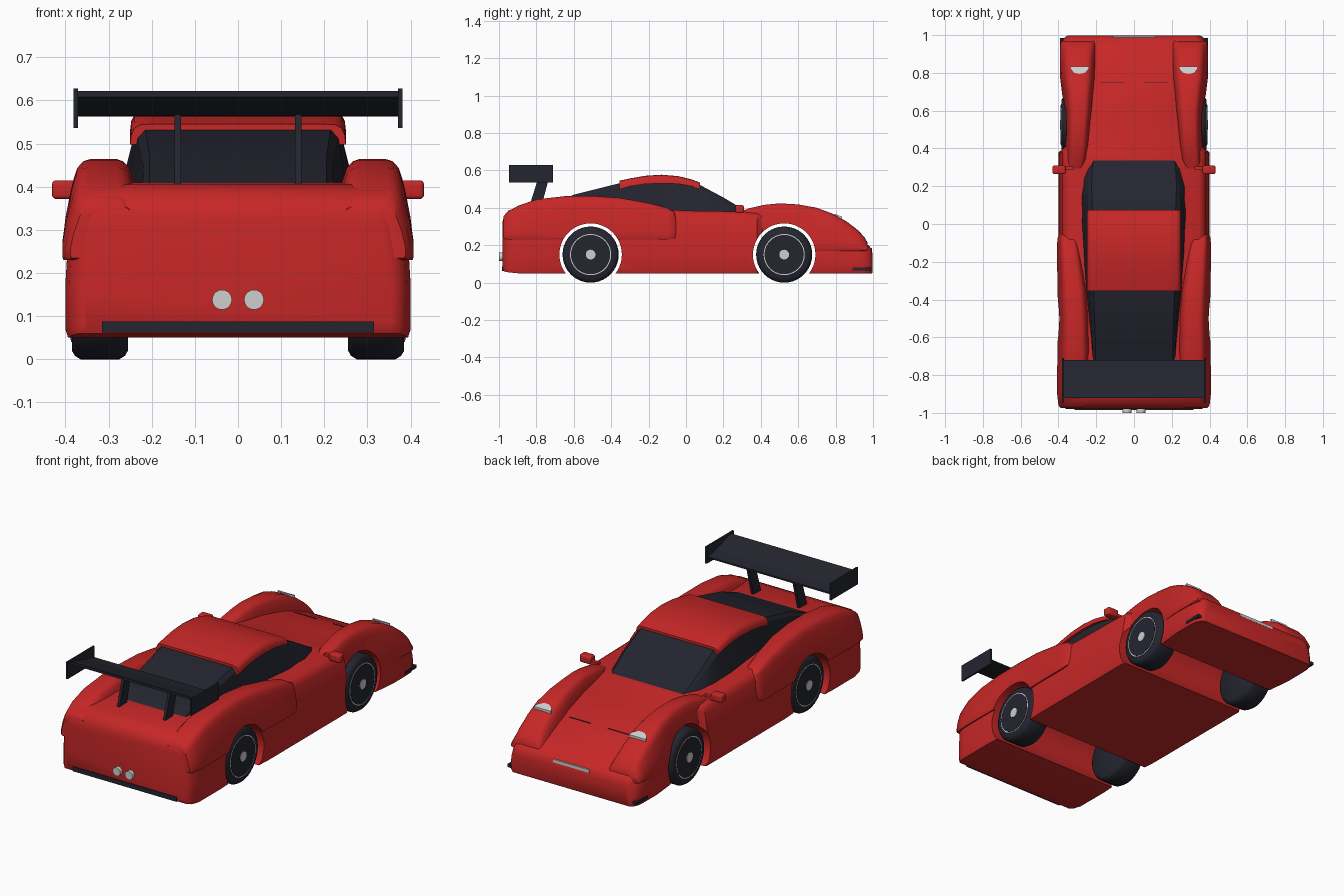
import bpy, bmesh, math
from mathutils import Matrix

if "Cube" in bpy.data.objects:
    bpy.data.objects.remove(bpy.data.objects["Cube"])


def material(name, color):
    m = bpy.data.materials.new(name)
    m.use_nodes = True
    m.diffuse_color = (*color, 1)
    m.node_tree.nodes["Principled BSDF"].inputs["Base Color"].default_value = (*color, 1)
    return m


RED = material("red_paint", (0.57, 0.02, 0.02))
DARK = material("dark_trim", (0.017, 0.018, 0.028))
SILVER = material("silver", (0.62, 0.62, 0.62))


def finish(bm, name, mat):
    bmesh.ops.recalc_face_normals(bm, faces=bm.faces)
    mesh = bpy.data.meshes.new(name)
    bm.to_mesh(mesh)
    bm.free()
    ob = bpy.data.objects.new(name, mesh)
    bpy.context.collection.objects.link(ob)
    mesh.materials.append(mat)
    return ob


def activate(ob):
    bpy.ops.object.select_all(action='DESELECT')
    ob.select_set(True)
    bpy.context.view_layer.objects.active = ob


def smooth(ob, angle=38):
    activate(ob)
    bpy.ops.object.shade_smooth_by_angle(angle=math.radians(angle))


def loft(name, rings, mat):
    """Skin a row of matching point rings and close both ends."""
    bm = bmesh.new()
    rows = [[bm.verts.new(p) for p in ring] for ring in rings]
    n = len(rows[0])
    for a, b in zip(rows, rows[1:]):
        for i in range(n):
            j = (i + 1) % n
            bm.faces.new((a[i], a[j], b[j], b[i]))
    bm.faces.new(rows[0])
    bm.faces.new(rows[-1])
    return finish(bm, name, mat)


def lathe(name, profile, y, z, mat, axis='x', sides=40):
    """Solid of revolution about x or y from (offset, radius) pairs."""
    rings = []
    for d, r in profile:
        ring = []
        for i in range(sides):
            a = math.tau * i / sides
            u, v = r * math.cos(a), r * math.sin(a)
            ring.append((d, y + u, z + v) if axis == 'x' else (y + u, d, z + v))
        rings.append(ring)
    return loft(name, rings, mat)


def box(name, center, size, mat, bevel=0):
    bm = bmesh.new()
    bmesh.ops.create_cube(bm, size=1, matrix=Matrix.Translation(center) @ Matrix.Diagonal((*size, 1)))
    if bevel:
        bmesh.ops.bevel(bm, geom=bm.edges[:], offset=bevel, segments=3, affect='EDGES', profile=0.5)
    return finish(bm, name, mat)


def symmetric(half):
    return half + [(-u, v) for u, v in reversed(half)]


def ring_at(y, zb, zt, x0, x1, section):
    return [(x0 + (x1 - x0) * u, y, zb + (zt - zb) * v) for u, v in section]


AXLES = {"rear": -0.51, "front": 0.525}
WHEEL_Z = 0.15


def cut_arches(ob):
    for y in AXLES.values():
        cutter = lathe("arch_cutter", [(-0.6, 0.167), (0.6, 0.167)], y, WHEEL_Z, RED, sides=48)
        cutter.hide_render = True
        mod = ob.modifiers.new("arch", 'BOOLEAN')
        mod.operation, mod.solver, mod.object = 'DIFFERENCE', 'EXACT', cutter
        activate(ob)
        bpy.ops.object.modifier_apply(modifier=mod.name)
        bpy.data.objects.remove(cutter)
    smooth(ob)


# Main body: y, bottom, top, half width
body_section = symmetric([(0.985, 0), (1, 0.06), (1, 0.35), (0.985, 0.62), (0.95, 0.88), (0.92, 0.96), (0.86, 1)])
body = [(-0.98, 0.07, 0.33, 0.355), (-0.972, 0.06, 0.355, 0.375), (-0.95, 0.055, 0.385, 0.392),
        (-0.9, 0.05, 0.405, 0.4), (-0.7, 0.05, 0.41, 0.4), (-0.5, 0.05, 0.408, 0.388),
        (-0.3, 0.05, 0.4, 0.4), (0, 0.05, 0.385, 0.4), (0.3, 0.05, 0.38, 0.4),
        (0.38, 0.05, 0.374, 0.4), (0.41, 0.05, 0.37, 0.372), (0.55, 0.05, 0.354, 0.364),
        (0.7, 0.05, 0.322, 0.38), (0.8, 0.05, 0.288, 0.39), (0.9, 0.05, 0.243, 0.39),
        (0.95, 0.05, 0.217, 0.388), (0.98, 0.05, 0.196, 0.375), (0.993, 0.05, 0.178, 0.36),
        (0.998, 0.055, 0.15, 0.35)]
cut_arches(loft("main_body", [ring_at(y, zb, zt, 0, w, body_section) for y, zb, zt, w in body], RED))

# Fenders: y, bottom, top, inner x, outer x
fender_section = [(0, 0), (0.98, 0), (1, 0.04), (1, 0.2), (0.95, 0.5), (0.87, 0.8), (0.82, 0.92),
                  (0.75, 0.98), (0.66, 1), (0.3, 1), (0.22, 0.98), (0.15, 0.92), (0.09, 0.78), (0, 0.45)]
rear_fender = [(-0.975, 0.235, 0.355, 0.225, 0.388), (-0.96, 0.23, 0.375, 0.225, 0.4),
               (-0.9, 0.23, 0.41, 0.225, 0.407), (-0.8, 0.23, 0.445, 0.225, 0.407),
               (-0.65, 0.23, 0.462, 0.225, 0.405), (-0.5, 0.23, 0.464, 0.23, 0.4),
               (-0.35, 0.23, 0.453, 0.24, 0.405), (-0.2, 0.23, 0.426, 0.265, 0.407),
               (-0.1, 0.23, 0.4, 0.285, 0.407), (-0.065, 0.235, 0.38, 0.295, 0.403),
               (-0.05, 0.25, 0.35, 0.3, 0.39)]
front_fender = [(0.28, 0.2, 0.375, 0.26, 0.37), (0.34, 0.2, 0.398, 0.24, 0.37),
                (0.42, 0.17, 0.416, 0.23, 0.368), (0.5, 0.17, 0.424, 0.225, 0.367),
                (0.6, 0.17, 0.418, 0.215, 0.37), (0.7, 0.17, 0.4, 0.207, 0.382),
                (0.78, 0.17, 0.37, 0.2, 0.392), (0.86, 0.17, 0.326, 0.2, 0.393),
                (0.92, 0.17, 0.28, 0.2, 0.392), (0.955, 0.17, 0.242, 0.2, 0.39),
                (0.97, 0.175, 0.215, 0.205, 0.382)]
for side, s in (("left", 1), ("right", -1)):
    for end, stations in (("rear", rear_fender), ("front", front_fender)):
        rings = [ring_at(y, zb, zt, s * xi, s * xo, fender_section) for y, zb, zt, xi, xo in stations]
        cut_arches(loft(f"{side}_{end}_fender", rings, RED))

# Glass cabin: y, top, lower half width, upper half width
cabin = [(-0.76, 0.405, 0.225, 0.215), (-0.6, 0.47, 0.24, 0.215), (-0.35, 0.533, 0.265, 0.225),
         (-0.13, 0.56, 0.28, 0.225), (0.06, 0.53, 0.29, 0.23), (0.2, 0.455, 0.29, 0.235),
         (0.3, 0.395, 0.28, 0.23), (0.36, 0.365, 0.23, 0.22)]
rings = []
for y, zt, wb, wt in cabin:
    half = [(wb, 0.32), (wt + (wb - wt) * 0.2, zt - 0.02), (wt - 0.01, zt)]
    rings.append([(x, y, z) for x, z in symmetric(half)])
smooth(loft("cabin_glass", rings, DARK), 25)

# Roof shell: y, bottom, top
roof_section = symmetric([(1, 0), (0.99, 0.45), (0.96, 0.8), (0.9, 0.97), (0.8, 1)])
roof = [(-0.355, 0.498, 0.545), (-0.3, 0.515, 0.557), (-0.22, 0.527, 0.571), (-0.13, 0.531, 0.577),
        (-0.04, 0.528, 0.569), (0.03, 0.515, 0.552), (0.075, 0.503, 0.535)]
smooth(loft("roof", [ring_at(y, zb, zt, 0, 0.25, roof_section) for y, zb, zt in roof], RED))

# Rear wing blade
blade = [(-0.72, 0.572), (-0.78, 0.582), (-0.92, 0.622), (-0.92, 0.608), (-0.78, 0.565), (-0.72, 0.563)]
loft("wing_blade", [[(x, y, z) for y, z in blade] for x in (-0.375, 0.375)], DARK)

# Half-moon outline for the headlights
moon = [(0.05 * math.cos(a), -0.038 * math.sin(a)) for a in [math.pi * i / 14 for i in range(15)]]

for side, s in (("left", 1), ("right", -1)):
    # Wing supports and end plates
    box(f"{side}_wing_end_plate", (s * 0.376, -0.828, 0.582), (0.01, 0.235, 0.092), DARK)
    post = [(-0.84, 0.4), (-0.775, 0.4), (-0.73, 0.57), (-0.785, 0.575)]
    loft(f"{side}_wing_post", [[(s * x, y, z) for y, z in post] for x in (0.132, 0.147)], DARK)

    # Door mirrors
    smooth(box(f"{side}_mirror", (s * 0.397, 0.287, 0.393), (0.068, 0.045, 0.043), RED, 0.009))
    box(f"{side}_mirror_arm", (s * 0.35, 0.295, 0.383), (0.06, 0.02, 0.02), RED)

    # Headlights
    rings = [[(s * (0.288 + x), 0.833 + y, 0.349 - 0.38 * y + dz) for x, y in moon] for dz in (-0.015, 0.004)]
    loft(f"{side}_headlight", rings, SILVER)

    # Front corner canards, hood slits and exhausts
    box(f"{side}_front_canard", (s * 0.36, 0.938, 0.073), (0.066, 0.096, 0.016), DARK)
    rings = [[(s * x, y, 0.309 - 0.34 * (y - 0.75) + dz) for x, y in
              ((0.05, 0.748), (0.18, 0.748), (0.18, 0.752), (0.05, 0.752))] for dz in (-0.01, -0.002)]
    loft(f"{side}_hood_slit", rings, DARK)
    smooth(lathe(f"{side}_exhaust", [(-1, 0.023), (-0.96, 0.023)], s * 0.037, 0.138, SILVER, 'y', 20))

    # Wheels with a thin rim ring and hub
    for end, y in AXLES.items():
        tyre = [(0.255, 0.13), (0.262, 0.142), (0.275, 0.15), (0.365, 0.15), (0.378, 0.142), (0.385, 0.13)]
        for part, profile, mat in (("tyre", tyre, DARK),
                                   ("rim_ring", [(0.36, 0.11), (0.3865, 0.11)], SILVER),
                                   ("rim_disc", [(0.36, 0.105), (0.388, 0.105)], DARK),
                                   ("hub", [(0.36, 0.026), (0.391, 0.026)], SILVER)):
            smooth(lathe(f"{side}_{end}_{part}", [(s * d, r) for d, r in profile], y, WHEEL_Z, mat))

# Rear valance strip and nose strip
box("rear_valance_strip", (0, -0.978, 0.075), (0.63, 0.012, 0.025), DARK)
box("nose_strip", (0, 0.986, 0.178), (0.22, 0.018, 0.016), SILVER)
